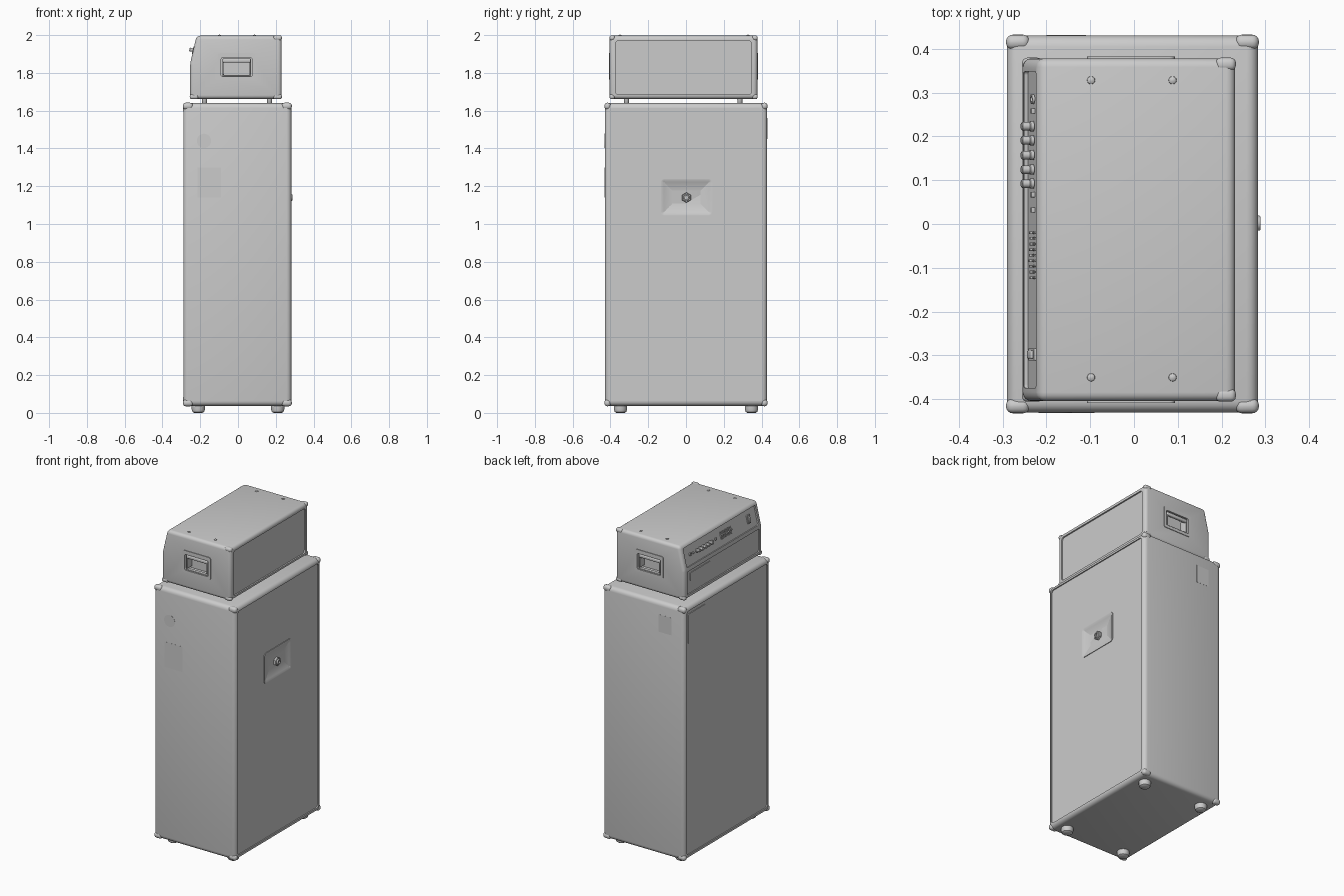
import bpy, bmesh, math
from mathutils import Matrix, Vector

if "Cube" in bpy.data.objects:
    bpy.data.objects.remove(bpy.data.objects["Cube"])


def finish(bm, name, mat=None, angle=35):
    if mat is not None:
        bm.transform(mat)
    bmesh.ops.recalc_face_normals(bm, faces=bm.faces[:])
    me = bpy.data.meshes.new(name)
    bm.to_mesh(me)
    bm.free()
    ob = bpy.data.objects.new(name, me)
    bpy.context.collection.objects.link(ob)
    smooth(ob, angle)
    return ob


def smooth(ob, angle=35):
    bpy.ops.object.select_all(action='DESELECT')
    ob.select_set(True)
    bpy.context.view_layer.objects.active = ob
    bpy.ops.object.shade_smooth_by_angle(angle=math.radians(angle))


def box_bm(lo, hi, r=0.0, axis=None, seg=4):
    """Box with rounded edges; axis limits rounding to edges along it."""
    bm = bmesh.new()
    bmesh.ops.create_cube(bm, size=1)
    for v in bm.verts:
        v.co = Vector([lo[i] if v.co[i] < 0 else hi[i] for i in range(3)])
    if r:
        es = [e for e in bm.edges if axis is None or
              abs((e.verts[0].co - e.verts[1].co)[axis]) > 1e-5]
        bmesh.ops.bevel(bm, geom=es, offset=r, segments=seg, profile=0.5, affect='EDGES')
    return bm


def box(name, lo, hi, r=0.0, axis=None, seg=4, mat=None):
    return finish(box_bm(lo, hi, r, axis, seg), name, mat)


def lathe(name, profile, base, axis, seg=24, mat=None):
    """Solid of revolution from (radius, height) pairs along axis."""
    bm = bmesh.new()
    rings = [[bm.verts.new((r * math.cos(2 * math.pi * k / seg),
                            r * math.sin(2 * math.pi * k / seg), h)) for k in range(seg)]
             for r, h in profile]
    for a, b in zip(rings, rings[1:]):
        for k in range(seg):
            bm.faces.new((a[k], a[(k + 1) % seg], b[(k + 1) % seg], b[k]))
    bm.faces.new(rings[0])
    bm.faces.new(rings[-1])
    m = Matrix.Translation(base) @ Vector((0, 0, 1)).rotation_difference(Vector(axis)).to_matrix().to_4x4()
    return finish(bm, name, mat @ m if mat is not None else m)


def cut(ob, cutters):
    for c in cutters:
        c.hide_render = True
        m = ob.modifiers.new("cut", 'BOOLEAN')
        m.operation, m.solver, m.object = 'DIFFERENCE', 'EXACT', c
    dg = bpy.context.evaluated_depsgraph_get()
    me = bpy.data.meshes.new_from_object(ob.evaluated_get(dg))
    ob.modifiers.clear()
    ob.data = me
    for c in cutters:
        bpy.data.objects.remove(c)
    smooth(ob)


def corners(name, lo, hi, size, r):
    """Protective cap on each of the eight corners, slightly proud."""
    p = 0.002
    for i in range(8):
        a, b = [], []
        for k in range(3):
            if i >> k & 1:
                a.append(hi[k] - size[k]); b.append(hi[k] + p)
            else:
                a.append(lo[k] - p); b.append(lo[k] + size[k])
        box(f"{name}_{i}", a, b, r)


# Speaker cabinet with recessed front and back panels
cabinet = box("cabinet", (-0.29, -0.43, 0.037), (0.283, 0.43, 1.64), 0.026)
cut(cabinet, [
    box("c1", (-0.4, -0.405, 0.065), (-0.283, 0.405, 1.613), 0.02, 0),
    box("c2", (0.276, -0.405, 0.065), (0.4, 0.405, 1.613), 0.02, 0),
    box("c3", (0.245, -0.128, 1.052), (0.4, 0.133, 1.233), 0.02, 0),
])
corners("cabinet_corner", (-0.29, -0.43, 0.037), (0.283, 0.43, 1.64), (0.052, 0.032, 0.034), 0.0155)

# Cabinet feet
foot = [(0.022, 0), (0.031, 0.006), (0.035, 0.018), (0.035, 0.042)]
for x in (-0.21, 0.21):
    for y in (-0.347, 0.347):
        lathe("cabinet_foot", foot, (x, y, 0), (0, 0, 1))

# Dished jack plate on the back
bm = box_bm((0.25, -0.135, 1.045), (0.280, 0.14, 1.24), 0.02, 0)
bm.normal_update()
front = [f for f in bm.faces if f.normal.x > 0.9]
bmesh.ops.inset_region(bm, faces=front, thickness=0.006, depth=0)
bmesh.ops.inset_region(bm, faces=front, thickness=0.012, depth=-0.006)
bmesh.ops.inset_region(bm, faces=front, thickness=0.045, depth=-0.008)
finish(bm, "jack_plate")
lathe("jack_nut", [(0.027, 0), (0.027, 0.014), (0.024, 0.017)], (0.264, 0.002, 1.14), (1, 0, 0), 6)
lathe("jack_socket", [(0.017, 0), (0.017, 0.022), (0.015, 0.025), (0.009, 0.025), (0.009, 0.01)],
      (0.264, 0.002, 1.14), (1, 0, 0))

# Badge on the grille, and flat labels on the sides
box("grille_badge", (-0.287, 0.21, 1.40), (-0.281, 0.385, 1.59), 0.008, 0)
box("label_square_front", (-0.215, -0.4307, 1.14), (-0.09, -0.425, 1.30))
lathe("label_round", [(0.038, 0), (0.038, 0.0057)], (-0.18, -0.425, 1.44), (0, -1, 0), 32)
box("label_square_rear", (-0.20, 0.425, 1.45), (-0.11, 0.4307, 1.56))

# Amplifier head: side profile stretched across, front leaning back at the top
y0, y1 = -0.404, 0.378
profile = [(-0.254, 1.662), (0.231, 1.662), (0.231, 1.997), (-0.219, 1.997), (-0.254, 1.847)]
bm = bmesh.new()
face = bm.faces.new([bm.verts.new((x, y0, z)) for x, z in profile])
new = bmesh.ops.extrude_face_region(bm, geom=[face])['geom']
bmesh.ops.translate(bm, vec=(0, y1 - y0, 0), verts=[v for v in new if isinstance(v, bmesh.types.BMVert)])
bmesh.ops.recalc_face_normals(bm, faces=bm.faces[:])
bmesh.ops.bevel(bm, geom=bm.edges[:], offset=0.02, segments=4, profile=0.5, affect='EDGES')
head = finish(bm, "amp_head")
slant = Matrix.Translation((-0.2375, 0, 1.92)) @ Matrix.Rotation(math.atan2(0.035, 0.15), 4, 'Y')
hx = -0.007
cut(head, [
    box("c4", (0.222, -0.374, 1.685), (0.4, 0.348, 1.970), 0.018, 0),
    box("c5", (-0.4, -0.374, 1.688), (-0.246, 0.348, 1.835), 0.008, 0),
    box("c6", (-0.1, -0.374, -0.062), (0.010, 0.348, 0.058), 0.008, 0, mat=slant),
    box("c7", (hx - 0.085, -0.6, 1.778), (hx + 0.085, y0 + 0.05, 1.882), 0.012, 1),
    box("c8", (hx - 0.085, y1 - 0.05, 1.778), (hx + 0.085, 0.6, 1.882), 0.012, 1),
])

# Back and lower corner caps on the head
for x, z in ((0.231, 1.662), (0.231, 1.997), (-0.254, 1.662)):
    for y in (y0, y1):
        p, s = Vector((x, y, z)), Vector((0.045, 0.028, 0.026))
        c = Vector((-0.01, -0.013, 1.83))
        a, b = [], []
        for k in range(3):
            d = 1 if p[k] > c[k] else -1
            ends = sorted((p[k] + d * 0.0015, p[k] - d * s[k]))
            a.append(ends[0]); b.append(ends[1])
        box("head_corner", a, b, 0.012)

# Side handles: raised frame with a grip bar and its two end posts
for side, y in ((-1, y0), (1, y1)):
    ys = lambda i, o: (min(y + side * i, y + side * o), max(y + side * i, y + side * o))
    a, b = ys(-0.008, 0.004)
    frame = box("handle_frame", (hx - 0.1, a, 1.764), (hx + 0.1, b, 1.904), 0.012, 1)
    cut(frame, [box("c9", (hx - 0.083, a - 0.1, 1.780), (hx + 0.083, b + 0.1, 1.880), 0.01, 1)])
    a, b = ys(-0.018, 0.002)
    box("handle_grip", (hx - 0.075, a, 1.855), (hx + 0.075, b, 1.876), 0.006)
    for dx in (-0.075, 0.067):
        a, b = ys(-0.05, -0.002)
        box("handle_post", (hx + dx, a, 1.79), (hx + dx + 0.008, b, 1.874), 0.002)
    a, b = ys(-0.02, 0.001)
    box("handle_lip", (hx - 0.075, a, 1.782), (hx + 0.075, b, 1.788), 0.002)

# Head feet and top screws
for x in (-0.177, 0.167):
    for y in (-0.315, 0.285):
        lathe("head_foot", [(0.010, 0), (0.013, 0.004), (0.014, 0.03)], (x, y, 1.638), (0, 0, 1), 16)
for x in (-0.098, 0.088):
    for y in (-0.35, 0.328):
        lathe("top_screw", [(0.0095, 0), (0.0085, 0.004), (0.005, 0.006), (0.001, 0.0068)],
              (x, y, 1.9955), (0, 0, 1), 16)

# Control panel: knobs, sockets, toggles, indicator bars and power switch
knob = [(0.0115, 0), (0.0115, 0.008), (0.0095, 0.01), (0.0095, 0.026), (0.008, 0.028)]
for y in (0.223, 0.191, 0.157, 0.124, 0.092):
    lathe("control_knob", knob, (0.008, y, 0), (-1, 0, 0), 20, slant)
lathe("input_socket", [(0.011, 0), (0.011, 0.006), (0.007, 0.006), (0.006, 0.001)],
      (0.009, 0.285, 0), (-1, 0, 0), 20, slant)
for y in (0.258, 0.067, 0.032):
    box("push_button", (0.002, y - 0.006, -0.006), (0.012, y + 0.006, 0.006), 0.001, mat=slant)
for k in range(9):
    y = -0.02 - 0.0128 * k
    box("slider_bar", (0.005, y - 0.0015, -0.022), (0.012, y + 0.0015, 0.022), mat=slant)
    box("slider_cap", (-0.001, y - 0.003, -0.005 + 0.004 * math.sin(k)),
        (0.012, y + 0.003, 0.003 + 0.004 * math.sin(k)), 0.001, mat=slant)
box("power_switch_frame", (0.003, -0.312, -0.026), (0.012, -0.284, 0.026), 0.003, 0, mat=slant)
box("power_switch", (-0.003, -0.307, -0.02), (0.012, -0.289, 0.02), 0.003, mat=slant)

# Name plate blank on the lower front panel
box("front_plate", (-0.250, 0.11, 1.765), (-0.244, 0.31, 1.815), 0.004, 0)
